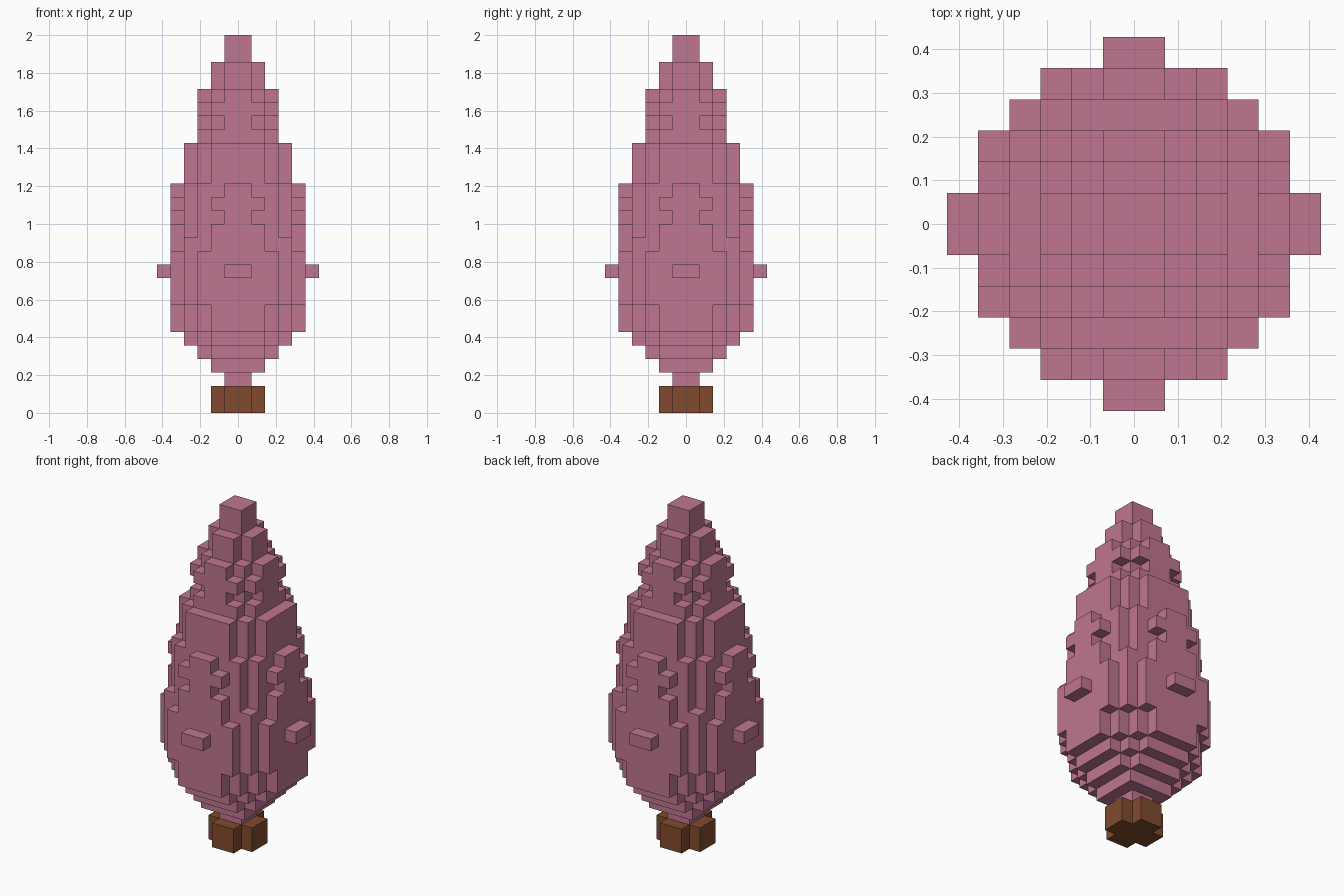
import bpy
import bmesh
from mathutils import Vector

UNIT = 2 / 28  # edge of one block

if "Cube" in bpy.data.objects:
    bpy.data.objects.remove(bpy.data.objects["Cube"])


def make_material(name, rgb):
    mat = bpy.data.materials.new(name)
    mat.use_nodes = True
    colour = (*rgb, 1)
    mat.diffuse_color = colour
    bsdf = mat.node_tree.nodes["Principled BSDF"]
    bsdf.inputs["Base Color"].default_value = colour
    bsdf.inputs["Roughness"].default_value = 0.9
    return mat


def layer_cells(rows, z):
    """Mirror one quarter, given as the length of each row, to four quarters."""
    for y, length in enumerate(rows):
        for x in range(length):
            for cx in (x, -1 - x):
                for cy in (y, -1 - y):
                    yield (cx, cy, z)


def block_object(name, layers, first, mat):
    """Skin a stack of block layers, keeping only the outer faces."""
    cells = set()
    for i, rows in enumerate(layers):
        cells.update(layer_cells(rows, first + i))
    bm = bmesh.new()
    corners = {}

    def corner(point):
        key = tuple(round(c) for c in point)
        if key not in corners:
            corners[key] = bm.verts.new(Vector(key) * UNIT)
        return corners[key]

    axes = [Vector((1, 0, 0)), Vector((0, 1, 0)), Vector((0, 0, 1))]
    for cell in sorted(cells):
        base = Vector(cell)
        for i, normal in enumerate(axes):
            u, v = axes[(i + 1) % 3], axes[(i + 2) % 3]
            for side in (1, -1):
                if tuple(int(c) for c in base + normal * side) in cells:
                    continue
                start = base + normal if side == 1 else base
                loop = [start, start + u, start + u + v, start + v]
                bm.faces.new([corner(p) for p in loop[::side]])
    mesh = bpy.data.meshes.new(name)
    bm.to_mesh(mesh)
    bm.free()
    mesh.materials.append(mat)
    obj = bpy.data.objects.new(name, mesh)
    bpy.context.scene.collection.objects.link(obj)
    return obj


pink = make_material("blossom pink", (0.53, 0.182, 0.285))
brown = make_material("bark brown", (0.22, 0.07, 0.027))

# Quarter outlines of the layers
PLUS = (2, 1)
TIP = (1,)
SPIRE_WIDE, SPIRE_NARROW = (3, 3, 2), (3, 2, 1)
SHOULDER = (4, 4, 3, 2)
BODY, BODY_SLIM = (5, 5, 4, 3, 2), (5, 4, 4, 3, 1)
BODY_FULL = (5, 5, 4, 4, 2)
BELLY = (5, 5, 5, 4, 3)
KNOBS = (6, 5, 5, 4, 3, 1)

# Trunk
block_object("trunk", [PLUS] * 2, 0, brown)

# Foliage, from the stepped underside up to the tip
foliage = [TIP, (2, 2), SPIRE_WIDE, SHOULDER]
foliage += [BODY] * 2
foliage += [BELLY, BELLY, KNOBS, BELLY]
foliage += [BODY_FULL, BODY, BODY_SLIM, BODY, BODY_SLIM]
foliage += [SHOULDER] * 3
foliage += [SPIRE_WIDE, SPIRE_NARROW] * 2
foliage += [PLUS] * 2 + [TIP] * 2
block_object("foliage", foliage, 2, pink)
